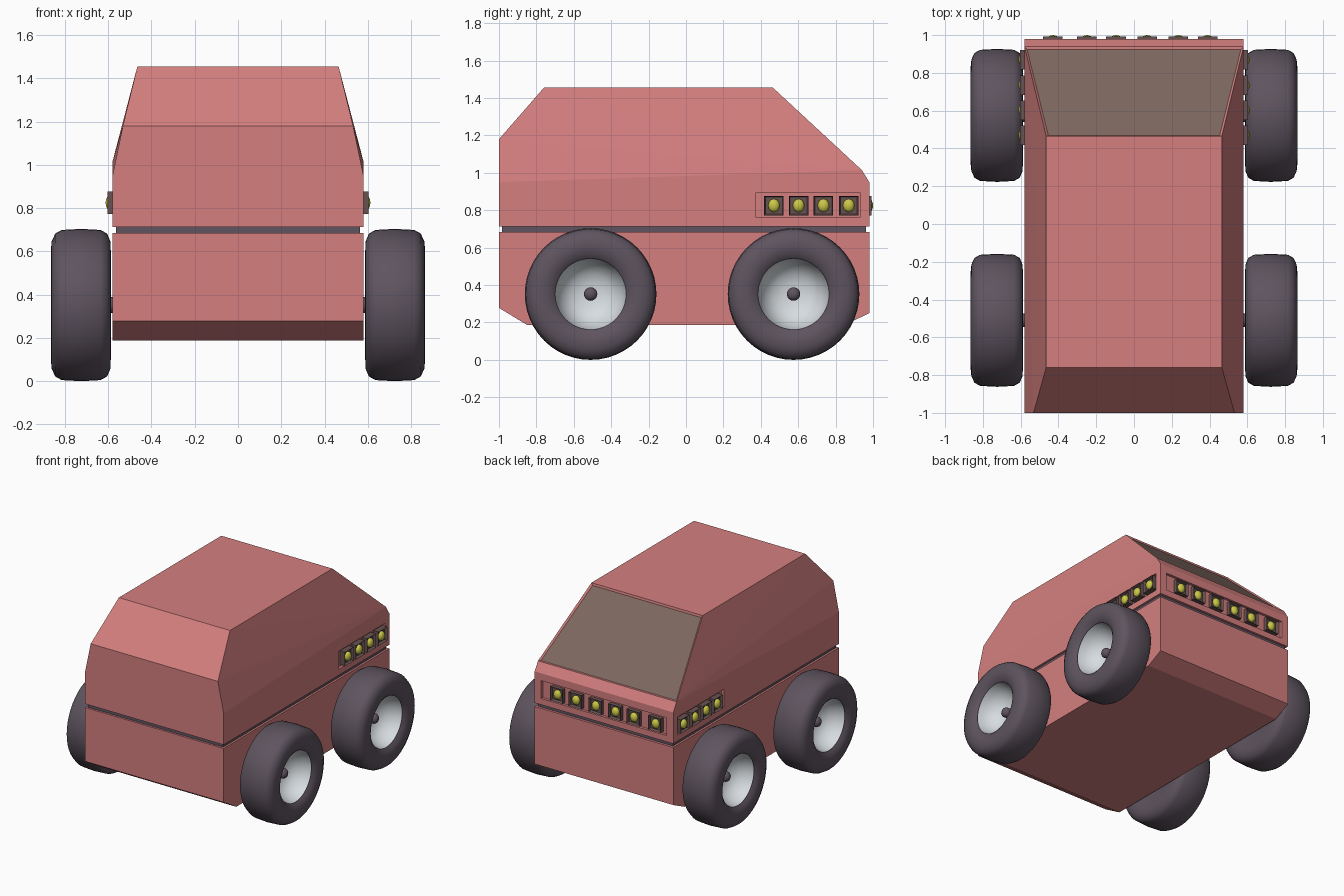
import bpy, bmesh, math
from mathutils import Matrix, Vector

if "Cube" in bpy.data.objects:
    bpy.data.objects.remove(bpy.data.objects["Cube"])


def material(name, rgb):
    m = bpy.data.materials.new(name)
    m.diffuse_color = (*rgb, 1)
    m.use_nodes = True
    m.node_tree.nodes["Principled BSDF"].inputs["Base Color"].default_value = m.diffuse_color
    return m


RED = material("body red", (0.66, 0.212, 0.212))
GLASS = material("brown glass", (0.205, 0.136, 0.115))
RUBBER = material("dark rubber", (0.112, 0.088, 0.115))
RIM = material("pale rim", (0.68, 0.72, 0.75))
HOUSING = material("lamp housing", (0.135, 0.085, 0.082))
LENS = material("lamp yellow", (0.60, 0.58, 0.06))


def make(name, bm, *mats):
    bmesh.ops.recalc_face_normals(bm, faces=bm.faces)
    me = bpy.data.meshes.new(name)
    bm.to_mesh(me)
    bm.free()
    for m in mats:
        me.materials.append(m)
    ob = bpy.data.objects.new(name, me)
    bpy.context.collection.objects.link(ob)
    return ob


def hull(points):
    """Convex shell of points (x, y, z) mirrored in x."""
    bm = bmesh.new()
    for x, y, z in points:
        bm.verts.new((x, y, z))
        bm.verts.new((-x, y, z))
    bmesh.ops.convex_hull(bm, input=bm.verts)
    bmesh.ops.dissolve_limit(bm, angle_limit=0.01, verts=bm.verts, edges=bm.edges)
    bmesh.ops.recalc_face_normals(bm, faces=bm.faces)
    return bm


def box(name, lo, hi, mat):
    lo, hi = Vector(lo), Vector(hi)
    bm = bmesh.new()
    bmesh.ops.create_cube(bm, size=1, matrix=Matrix.Translation((lo + hi) / 2)
                          @ Matrix.Diagonal((*(hi - lo), 1)))
    return make(name, bm, mat)


# Lower body
W = 0.58
make("lower_body", hull([(W, -1, 0.685), (W, -1, 0.278), (W, -0.85, 0.187),
                         (W, 0.85, 0.187), (W, 0.98, 0.25), (W, 0.98, 0.685)]), RED)

# Dark seam between the two body halves
box("seam_band", (-0.565, -0.985, 0.67), (0.565, 0.962, 0.73), RUBBER)

# Upper body with inset windscreen
bm = hull([(W, -1, 0.713), (W, -1, 0.95), (0.532, -1, 1.18), (0.465, -0.76, 1.455),
           (0.465, 0.465, 1.455), (W, 0.94, 1.015), (W, 0.98, 0.95), (W, 0.98, 0.713)])
screen = max((f for f in bm.faces if f.normal.y > 0.3 and f.normal.z > 0.3),
             key=lambda f: f.calc_area())
bmesh.ops.inset_individual(bm, faces=[screen], thickness=0.018, depth=-0.01)
screen.material_index = 1
upper = make("upper_body", bm, RED, GLASS)

# Recessed lamp panels, cut from both sides and the +y end
cutters = [box("side_cutter", (0.56, 0.375, 0.76), (0.7, 0.93, 0.895), RED),
           box("side_cutter", (-0.7, 0.375, 0.76), (-0.56, 0.93, 0.895), RED),
           box("end_cutter", (-0.525, 0.96, 0.76), (0.525, 1.1, 0.895), RED)]
bpy.context.view_layer.objects.active = upper
for c in cutters:
    mod = upper.modifiers.new("recess", 'BOOLEAN')
    mod.operation, mod.solver, mod.object = 'DIFFERENCE', 'EXACT', c
    bpy.ops.object.modifier_apply(modifier=mod.name)
    bpy.data.objects.remove(c)


def lamp(pos, out):
    """Square open housing with a flattened round lens, facing direction out."""
    place = Matrix.Translation(pos) @ Vector(out).to_track_quat('Z', 'Y').to_matrix().to_4x4()
    bm = bmesh.new()
    bmesh.ops.create_cube(bm, size=1, matrix=Matrix.Translation((0, 0, -0.0225))
                          @ Matrix.Diagonal((0.104, 0.104, 0.045, 1)))
    bm.normal_update()
    top = max(bm.faces, key=lambda f: f.normal.z)
    bmesh.ops.inset_individual(bm, faces=[top], thickness=0.01, depth=-0.02)
    make("lamp_housing", bm, HOUSING).matrix_world = place
    bm = bmesh.new()
    bmesh.ops.create_uvsphere(bm, u_segments=12, v_segments=8, radius=1,
                              matrix=Matrix.Translation((0, 0, -0.014))
                              @ Matrix.Diagonal((0.031, 0.036, 0.022, 1)))
    for f in bm.faces:
        f.smooth = True
    make("lamp_lens", bm, LENS).matrix_world = place


for y in (0.47, 0.602, 0.735, 0.87):
    for s in (1, -1):
        lamp((s * 0.604, y, 0.825), (s, 0, 0))
for x in (-0.43, -0.25, -0.095, 0.07, 0.235, 0.39):
    lamp((x, 0.992, 0.825), (0, 1, 0))


def lathe(name, profile, mat, side, y, steps=48):
    """Spin (x, radius) points about the wheel axis."""
    bm = bmesh.new()
    vs = [bm.verts.new((side * x, y, 0.352 + r)) for x, r in profile]
    es = [bm.edges.new(p) for p in zip(vs, vs[1:])]
    bmesh.ops.spin(bm, geom=vs + es, cent=(0, y, 0.352), axis=(1, 0, 0),
                   angle=2 * math.pi, steps=steps, use_duplicate=False)
    bmesh.ops.remove_doubles(bm, verts=bm.verts, dist=1e-4)
    ob = make(name, bm, mat)
    bpy.ops.object.select_all(action='DESELECT')
    ob.select_set(True)
    bpy.context.view_layer.objects.active = ob
    bpy.ops.object.shade_smooth_by_angle(angle=math.radians(40))
    return ob


# Wheels: tyre, concave rim, axle stub. The rim closes the tyre, so each is one shell
TYRE = [(0.60, 0), (0.60, 0.20), (0.588, 0.25), (0.59, 0.295), (0.605, 0.33),
        (0.635, 0.347), (0.725, 0.352), (0.815, 0.347), (0.845, 0.33),
        (0.861, 0.295), (0.865, 0.255), (0.858, 0.215), (0.838, 0.19),
        (0.77, 0.184), (0.66, 0.15), (0.66, 0)]
DISH = [(0.836, 0.1895), (0.79, 0.178), (0.74, 0.15), (0.705, 0.11),
        (0.688, 0.06), (0.682, 0)]
AXLE = [(0.54, 0), (0.54, 0.036), (0.745, 0.036), (0.758, 0.028), (0.766, 0.015), (0.768, 0)]
for side in (1, -1):
    for y in (-0.51, 0.575):
        lathe("tyre", TYRE, RUBBER, side, y)
        lathe("wheel_rim", DISH, RIM, side, y)
        lathe("axle", AXLE, RUBBER, side, y, 16)

# Rim bowls are open shells: turn their faces outwards
for ob in bpy.data.objects:
    if ob.name.startswith("wheel_rim"):
        me = ob.data
        if sum(p.normal.x * p.area for p in me.polygons) * me.vertices[0].co.x < 0:
            me.flip_normals()
